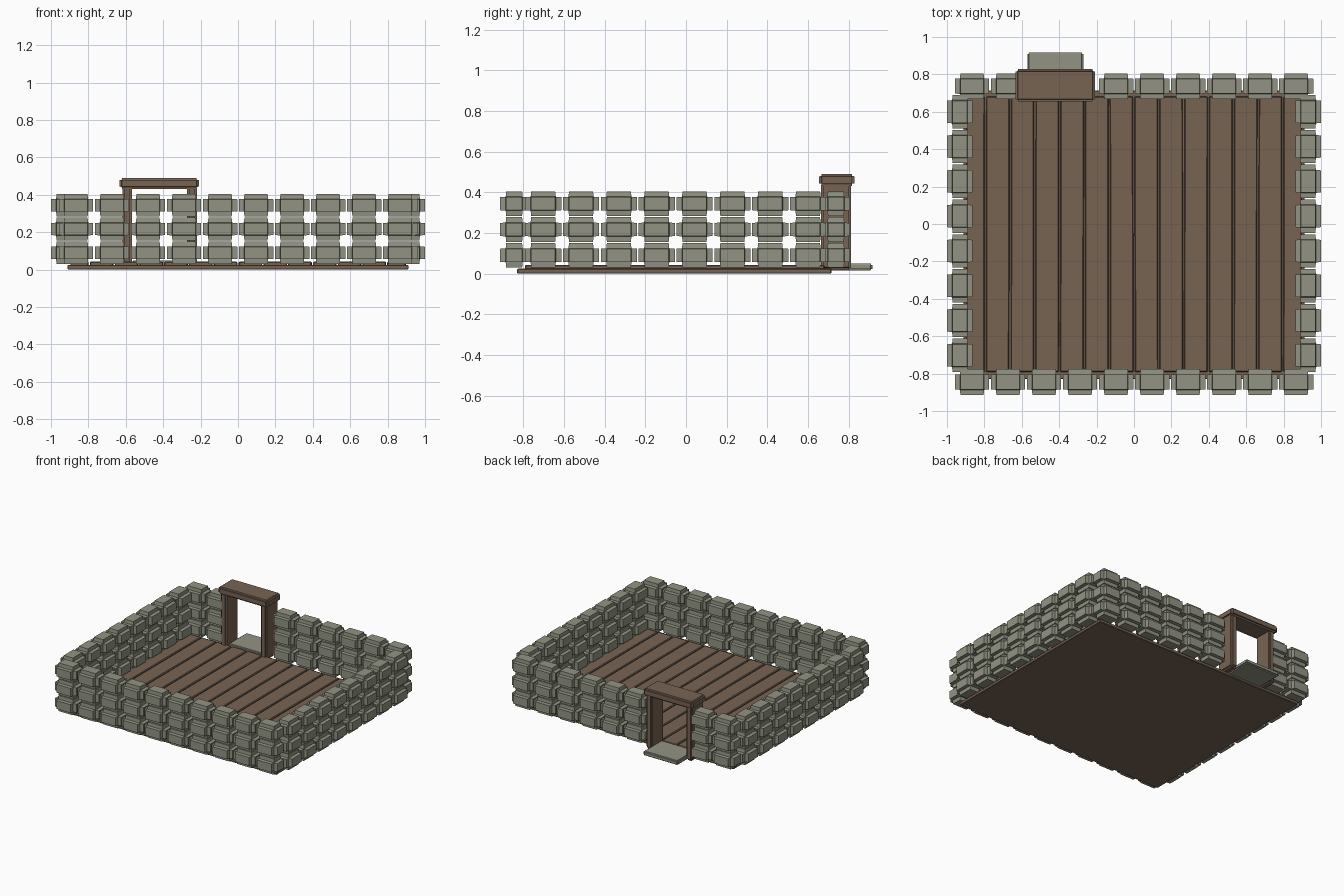
import bpy
import bmesh
import random
from mathutils import Matrix, Vector

random.seed(4)
old = bpy.data.objects.get("Cube")
if old:
    bpy.data.objects.remove(old, do_unlink=True)


def material(name, colour):
    mat = bpy.data.materials.new(name)
    mat.use_nodes = True
    mat.diffuse_color = (*colour, 1)
    mat.node_tree.nodes["Principled BSDF"].inputs["Base Color"].default_value = (*colour, 1)
    return mat


stone = material("grey green stone", (0.29, 0.295, 0.23))
wood = material("brown wood", (0.187, 0.127, 0.086))


def notched_mesh(name, size, notch, mat, taper=0.95):
    """Box whose edges are all cut back in a square step."""
    bm = bmesh.new()
    bmesh.ops.create_cube(bm, size=1)
    bmesh.ops.scale(bm, vec=Vector(size) - Vector((2 * notch,) * 3), verts=bm.verts)
    faces = bmesh.ops.extrude_discrete_faces(bm, faces=bm.faces[:])["faces"]
    bm.normal_update()
    for face in faces:
        centre = face.calc_center_median()
        normal = centre.normalized()
        for v in face.verts:
            v.co = centre + (v.co - centre) * taper + normal * notch
    bmesh.ops.recalc_face_normals(bm, faces=bm.faces)
    mesh = bpy.data.meshes.new(name)
    bm.to_mesh(mesh)
    bm.free()
    mesh.materials.append(mat)
    return mesh


def place(name, mesh, location, turn=0):
    obj = bpy.data.objects.new(name, mesh)
    obj.matrix_world = Matrix.Translation(location) @ Matrix.Rotation(turn, 4, "Z")
    bpy.context.collection.objects.link(obj)
    return obj


def span(name, low, high, notch, mat, taper=0.98):
    """Notched box between two opposite corners."""
    a, b = Vector(low), Vector(high)
    return place(name, notched_mesh(name, b - a, notch, mat, taper), (a + b) / 2)


# Stone walls in three courses, with a doorway left in the back wall
long_block = notched_mesh("long_wall_block", (0.184, 0.137, 0.122), 0.027, stone)
side_block = notched_mesh("side_wall_block", (0.137, 0.178, 0.122), 0.027, stone)
for z in (0.09, 0.217, 0.344):
    for i in range(10):
        x = -0.866 + i * 0.1925
        place("front_wall_block", long_block, (x, -0.845, z))
        if i not in (2, 3):
            place("back_wall_block", long_block, (x, 0.737, z))
    for i in range(8):
        y = -0.702 + i * 0.186
        for side in (-1, 1):
            place("side_wall_block", side_block, (side * 0.931, y, z))


def plain_box(name, low, high, bevel=0, turn=0):
    a, b = Vector(low), Vector(high)
    bm = bmesh.new()
    bmesh.ops.create_cube(bm, size=1)
    bmesh.ops.scale(bm, vec=b - a, verts=bm.verts)
    if bevel:
        bmesh.ops.bevel(bm, geom=bm.edges[:], offset=bevel, segments=1, affect="EDGES")
    mesh = bpy.data.meshes.new(name)
    bm.to_mesh(mesh)
    bm.free()
    mesh.materials.append(wood)
    return place(name, mesh, (a + b) / 2, turn)


# Floor base and planks
plain_box("floor_base", (-0.912, -0.83, 0), (0.912, 0.715, 0.025), 0.004)
pitch = 0.1325
for i in range(14):
    left = max(-0.9, (i - 7) * pitch) + 0.004
    right = min(0.9, (i - 6) * pitch) - 0.004
    plain_box("floor_plank", (left, -0.792, 0.012), (right, 0.682, 0.043), 0.005,
              random.uniform(-0.002, 0.002))

# Door frame: two posts under a lintel
span("door_post_right", (-0.617, 0.663, 0.018), (-0.567, 0.812, 0.45), 0.01, wood)
span("door_post_left", (-0.273, 0.663, 0.018), (-0.22, 0.812, 0.45), 0.01, wood)
span("door_lintel", (-0.634, 0.655, 0.432), (-0.208, 0.828, 0.49), 0.011, wood)

# Stone doorstep
span("doorstep", (-0.57, 0.69, 0.016), (-0.27, 0.917, 0.05), 0.007, stone)
